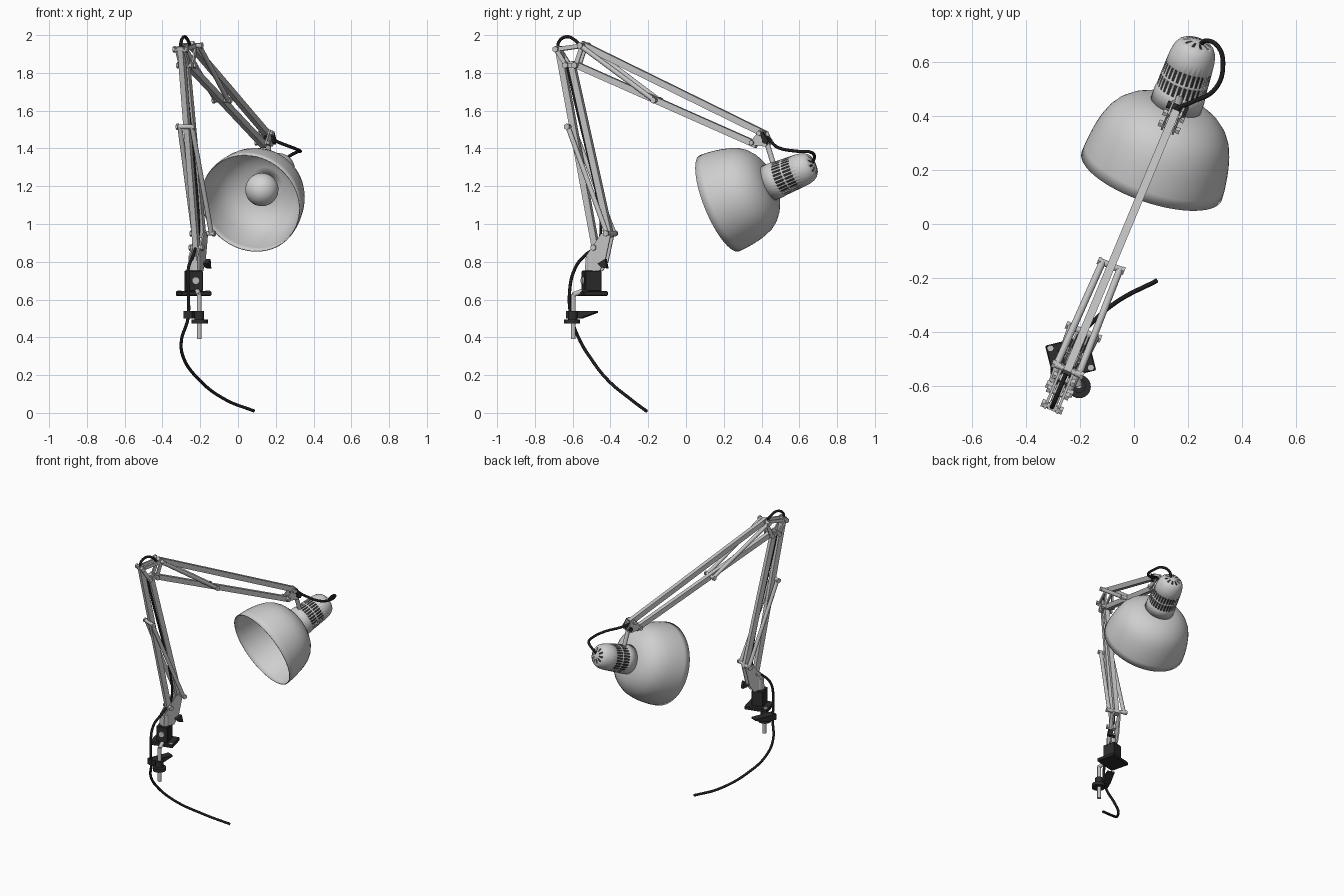
import bpy, bmesh, math
from mathutils import Vector, Matrix

if "Cube" in bpy.data.objects:
    bpy.data.objects.remove(bpy.data.objects["Cube"])

def mat(name, r, g, b):
    m = bpy.data.materials.new(name)
    m.diffuse_color = (r, g, b, 1)
    m.use_nodes = True
    m.node_tree.nodes["Principled BSDF"].inputs["Base Color"].default_value = m.diffuse_color
    return m

GREY = mat("light grey paint", .62, .62, .62)
METAL = mat("arm metal", .55, .55, .55)
BLACK = mat("black plastic", .025, .025, .025)
CABLE = mat("cable black", .012, .012, .012)
BULB = mat("bulb glass", .66, .66, .66)

def P(y, z, w=0.0):
    """Point in the vertical arm plane; w is the sideways offset."""
    return Vector((-.02 + .418 * y + .923 * w, y - .386 * w, z))

def finish(name, bm, m, smooth=None, M=None):
    bmesh.ops.recalc_face_normals(bm, faces=bm.faces)
    me = bpy.data.meshes.new(name)
    bm.to_mesh(me)
    bm.free()
    ob = bpy.data.objects.new(name, me)
    bpy.context.collection.objects.link(ob)
    me.materials.append(m)
    if M:
        ob.matrix_world = M
    if smooth:
        bpy.ops.object.select_all(action='DESELECT')
        ob.select_set(True)
        bpy.context.view_layer.objects.active = ob
        bpy.ops.object.shade_smooth_by_angle(angle=math.radians(smooth))
    return ob

def rod(name, a, b, r, m, r2=None, n=16):
    a, b = Vector(a), Vector(b)
    bm = bmesh.new()
    bmesh.ops.create_cone(bm, cap_ends=True, segments=n, radius1=r,
                          radius2=r if r2 is None else r2, depth=(b - a).length)
    M = Matrix.Translation((a + b) / 2) @ (b - a).to_track_quat('Z', 'Y').to_matrix().to_4x4()
    return finish(name, bm, m, 40, M)

def plate(name, pts, w0, w1, m):
    """Outline (y, z) in the arm plane, extruded sideways from w0 to w1."""
    bm = bmesh.new()
    f = bm.faces.new([bm.verts.new(P(y, z, w0)) for y, z in pts])
    r = bmesh.ops.extrude_face_region(bm, geom=[f])
    move = P(0, 0, w1) - P(0, 0, w0)
    bmesh.ops.translate(bm, vec=move, verts=[v for v in r['geom'] if isinstance(v, bmesh.types.BMVert)])
    return finish(name, bm, m)

def strap(name, a, b, w, width, thick, m):
    a, b = Vector(a), Vector(b)
    d = (b - a).normalized() * width / 2
    n = Vector((-d.y, d.x))
    return plate(name, [a - d + n, a - d - n, b + d - n, b + d + n], w - thick / 2, w + thick / 2, m)

def peg(name, y, z, half, r=.012):
    rod(name, P(y, z, -half), P(y, z, half), r, METAL)
    for s in (-1, 1):
        rod(name + "_head", P(y, z, s * (half - .004)), P(y, z, s * (half + .008)), r * 1.4, METAL, n=6)

def box(name, c, size, m, rot=0.0):
    bm = bmesh.new()
    bmesh.ops.create_cube(bm, size=1, matrix=Matrix.Diagonal((*size, 1)))
    ob = finish(name, bm, m, M=Matrix.Translation(c) @ Matrix.Rotation(rot, 4, 'Z'))
    bev = ob.modifiers.new("bevel", 'BEVEL')
    bev.width = .004
    return ob

def lathe(name, prof, M, m, n=48, holes=None, thick=0, smooth=35):
    """Revolve (distance, radius) points; holes(ring, segment) leaves a face out."""
    bm = bmesh.new()
    rings = []
    for t, r in prof:
        rings.append([bm.verts.new((r * math.cos(2 * math.pi * i / n), r * math.sin(2 * math.pi * i / n), t))
                      for i in range(n)])
    for k in range(len(prof) - 1):
        for i in range(n):
            if not (holes and holes(k, i)):
                j = (i + 1) % n
                bm.faces.new((rings[k][i], rings[k][j], rings[k + 1][j], rings[k + 1][i]))
    bmesh.ops.remove_doubles(bm, verts=bm.verts, dist=1e-5)
    ob = finish(name, bm, m, smooth, M)
    if thick:
        s = ob.modifiers.new("wall", 'SOLIDIFY')
        s.thickness = thick
    return ob

def cable(name, pts, r=.0085):
    cu = bpy.data.curves.new(name, 'CURVE')
    cu.dimensions = '3D'
    cu.bevel_depth, cu.bevel_resolution, cu.use_fill_caps = r, 3, True
    sp = cu.splines.new('BEZIER')
    sp.bezier_points.add(len(pts) - 1)
    for bp, p in zip(sp.bezier_points, pts):
        bp.co = p
        bp.handle_left_type = bp.handle_right_type = 'AUTO'
    ob = bpy.data.objects.new(name, cu)
    bpy.context.collection.objects.link(ob)
    cu.materials.append(CABLE)

# Clamp: plate, block, bent post, foot and wedge
B = Vector((-.235, -.497, 0))
ROT = math.radians(14)
box("clamp_plate", B + Vector((0, 0, .632)), (.162, .134, .024), BLACK, ROT)
box("clamp_block", B + Vector((0, -.003, .698)), (.08, .09, .11), BLACK, ROT)
for s in (-1, 1):
    h = B + Vector((-.075 * s, .036 * s, 0))
    rod("plate_screw", h + Vector((0, 0, .642)), h + Vector((0, 0, .647)), .011, METAL)
rod("block_disc", B + Vector((.008, -.04, .70)), B + Vector((.012, -.056, .70)), .02, METAL)
rod("clamp_post", (-.205, -.597, .39), (-.205, -.597, .63), .013, METAL)
rod("clamp_post_bend", (-.205, -.597, .625), (-.215, -.55, .645), .013, METAL)
rod("clamp_foot", (-.203, -.603, .472), (-.203, -.603, .495), .043, BLACK, n=24)
rod("clamp_hub", (-.205, -.6, .49), (-.205, -.6, .54), .026, BLACK)
plate("clamp_wedge", [(-.62, .50), (-.62, .54), (-.47, .54), (-.47, .53), (-.55, .50)], -.01, .04, BLACK)

# Base bracket with turning post and wing knob
rod("turning_post", P(-.5, .74), P(-.5, .83), .03, METAL, n=24)
for s in (-1, 1):
    plate("base_bracket", [(-.526, .75), (-.52, .83), (-.49, .875), (-.44, .95), (-.40, .96),
                           (-.39, .94), (-.42, .80), (-.45, .75)], s * .018, s * .026, METAL)
plate("bracket_back", [(-.526, .75), (-.52, .83), (-.51, .83), (-.515, .75)], -.02, .02, METAL)
rod("base_knob_stem", P(-.45, .79, 0), P(-.43, .79, .04), .01, BLACK)
plate("base_knob", [(-.43, .77), (-.45, .79), (-.41, .815), (-.40, .765)], .025, .05, BLACK)

# Lower arm: two parallel bars, springs on both sides
strap("lower_arm_rear", (-.478, .875), (-.672, 1.925), 0, .032, .03, METAL)
strap("lower_arm_front", (-.405, .945), (-.605, 1.845), 0, .032, .03, METAL)
for s in (-1, 1):
    rod("lower_spring", P(-.40, .95, s * .05), P(-.612, 1.515, s * .035), .013, METAL)
    rod("upper_spring", P(-.537, 1.94, s * .045), P(-.155, 1.655, s * .035), .013, METAL)
peg("base_peg", -.478, .875, .032)
peg("lower_spring_peg", -.40, .95, .062)
peg("lower_spring_top_peg", -.612, 1.515, .045)

# Elbow: open four-sided side frames and pegs
E = [(-.678, 1.925), (-.54, 1.945), (-.575, 1.84), (-.625, 1.84)]
for s in (-1, 1):
    for a, b in zip(E, E[1:] + E[:1]):
        strap("elbow_frame", a, b, s * .024, .022, .01, METAL)
for (y, z), h in zip(E, (.034, .055, .036, .036)):
    peg("elbow_peg", y, z, h)

# Upper arm: two parallel bars
strap("upper_arm_top", (-.537, 1.945), (.40, 1.485), 0, .034, .03, METAL)
strap("upper_arm_bottom", (-.575, 1.84), (.36, 1.425), 0, .034, .03, METAL)
peg("upper_spring_peg", -.155, 1.655, .045)

# Wrist bracket, knob and stem to the lamp head
for s in (-1, 1):
    plate("wrist_bracket", [(.34, 1.42), (.40, 1.50), (.425, 1.49), (.45, 1.43), (.43, 1.41)],
          s * .018, s * .026, METAL)
peg("wrist_peg_top", .40, 1.48, .034, .01)
peg("wrist_peg_bottom", .36, 1.43, .034, .01)
rod("wrist_knob_stem", P(.43, 1.44, -.04), P(.43, 1.44, .04), .014, BLACK)
plate("wrist_knob", [(.40, 1.49), (.42, 1.49), (.45, 1.44), (.44, 1.42), (.42, 1.44)], .026, .04, BLACK)
rod("head_stem", P(.425, 1.44), (.168, .465, 1.31), .014, METAL)

# Lamp head around its own axis (distance measured back from the rim)
AX = Vector((.30, .88, .36)).normalized()
H = Matrix.Translation((.066, .178, 1.11)) @ AX.to_track_quat('Z', 'Y').to_matrix().to_4x4()
lathe("shade", [(0, .275), (.04, .273), (.08, .268), (.12, .261), (.16, .251), (.20, .236), (.235, .213),
                (.265, .18), (.288, .14), (.30, .09), (.302, .04)], H, GREY, n=64, thick=.005, smooth=50)
lathe("socket_housing", [(.295, .098), (.345, .097), (.36, .094), (.405, .092), (.415, .0915), (.46, .089),
                         (.50, .086), (.53, .079), (.55, .067), (.56, .054), (.568, .026), (.57, 0)],
      H, GREY, n=60, thick=.004,
      holes=lambda k, i: (k in (2, 4) and i % 2 == 0) or (k == 9 and i % 6 < 2))
lathe("socket_core", [(.31, 0), (.31, .075), (.50, .07), (.545, .04), (.545, 0)], H, BLACK, n=24)
lathe("bulb_holder", [(.255, 0), (.255, .035), (.305, .04)], H, METAL, n=24)
br = .088
lathe("bulb", [(.2 - br * math.cos(math.radians(a)), br * math.sin(math.radians(a))) for a in range(0, 141, 10)]
      + [(.28, .036), (.30, .032)], H, BULB, n=32, smooth=60)

# Cable: tail, along the arm, over the elbow and into the lamp head
cable("cable_tail", [P(-.50, .86), (-.235, -.53, .838), (-.262, -.585, .77), (-.262, -.617, .63), (-.265, -.605, .5),
                     (-.30, -.56, .38), (-.288, -.505, .29), (-.21, -.42, .18), (-.066, -.29, .07), (.085, -.21, .01)])
cable("cable_lower", [P(-.50, .86), P(-.455, .92), P(-.63, 1.85)], .007)
cable("cable_elbow", [P(-.675, 1.92), P(-.675, 1.96), P(-.635, 1.991), P(-.59, 1.975), P(-.55, 1.93)])
cable("cable_head", [P(.39, 1.46), (.16, .425, 1.46), (.21, .45, 1.435), (.30, .50, 1.40), (.33, .59, 1.385),
                     (.31, .66, 1.38), (.268, .68, 1.355), (.245, .665, 1.32)])
